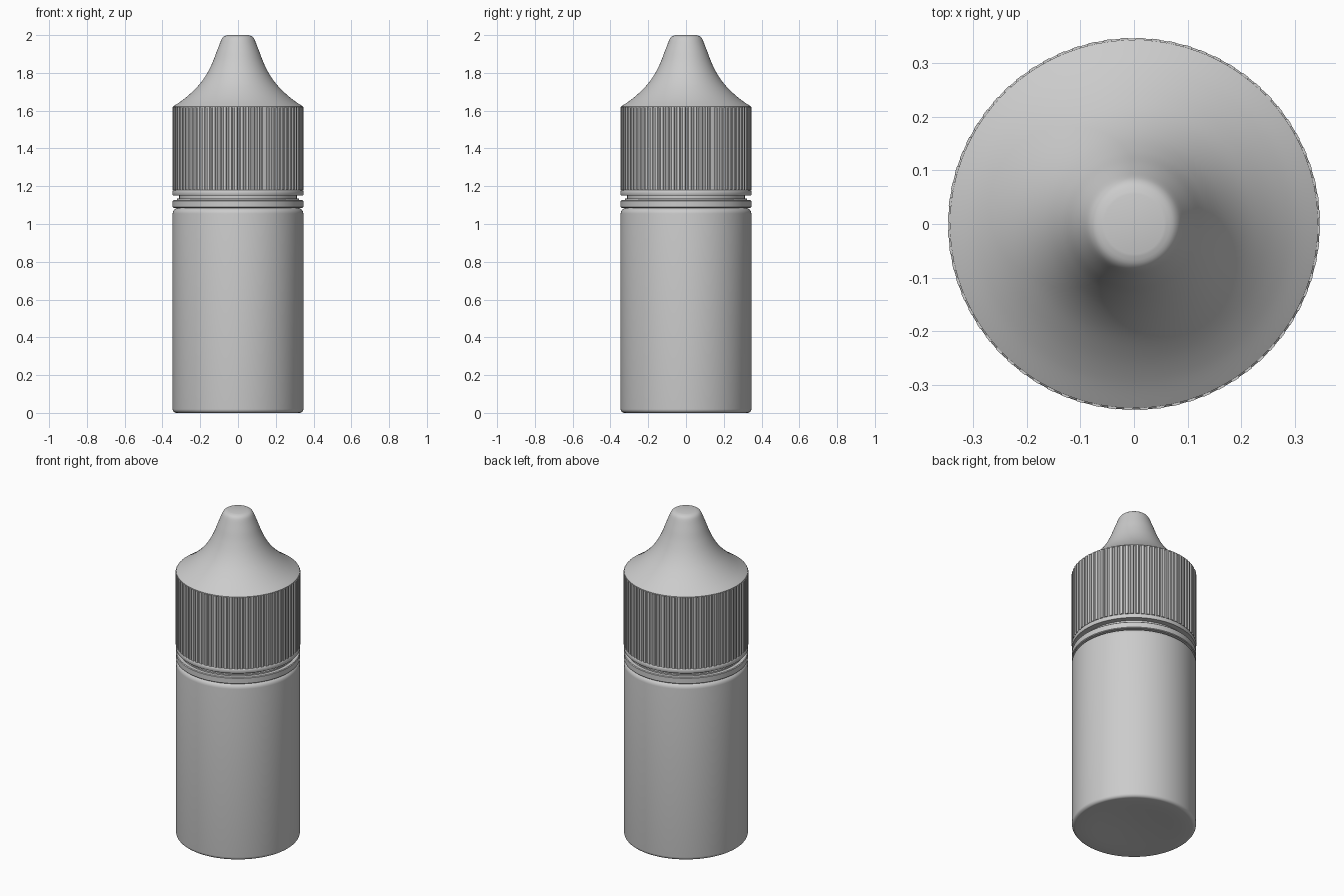
import bpy, bmesh, math

if "Cube" in bpy.data.objects:
    bpy.data.objects.remove(bpy.data.objects["Cube"])

SEG = 128


def finish(name, bm, angle=35):
    bmesh.ops.remove_doubles(bm, verts=bm.verts, dist=1e-6)
    bmesh.ops.recalc_face_normals(bm, faces=bm.faces)
    mesh = bpy.data.meshes.new(name)
    bm.to_mesh(mesh)
    bm.free()
    obj = bpy.data.objects.new(name, mesh)
    bpy.context.collection.objects.link(obj)
    bpy.ops.object.select_all(action='DESELECT')
    obj.select_set(True)
    bpy.context.view_layer.objects.active = obj
    bpy.ops.object.shade_smooth_by_angle(angle=math.radians(angle))
    return obj


def lathe(name, profile):
    """Spin a list of (radius, z) points around the z axis."""
    bm = bmesh.new()
    verts = [bm.verts.new((r, 0, z)) for r, z in profile]
    edges = [bm.edges.new(pair) for pair in zip(verts, verts[1:])]
    bmesh.ops.spin(bm, geom=verts + edges, cent=(0, 0, 0), axis=(0, 0, 1),
                   angle=math.tau, steps=SEG, use_merge=True)
    return finish(name, bm)


def arc(cr, cz, rad, a0, a1, n=6):
    """Quarter-round points for a lathe profile."""
    return [(cr + rad * math.cos(math.radians(a0 + (a1 - a0) * i / n)),
             cz + rad * math.sin(math.radians(a0 + (a1 - a0) * i / n)))
            for i in range(n + 1)]


def smooth_profile(pts, n=6):
    """Catmull-Rom interpolation through (radius, z) points."""
    p = [pts[0]] + pts + [pts[-1]]
    out = []
    for a, b, c, d in zip(p, p[1:], p[2:], p[3:]):
        for i in range(n):
            t = i / n
            out.append(tuple(0.5 * (2 * b[k] + (c[k] - a[k]) * t
                       + (2 * a[k] - 5 * b[k] + 4 * c[k] - d[k]) * t ** 2
                       + (3 * b[k] - a[k] - 3 * c[k] + d[k]) * t ** 3) for k in (0, 1)))
    return out + [pts[-1]]


# Bottle: shallow recess underneath, rounded base and shoulder, neck
lathe("bottle", [(0, 0.012), (0.07, 0.011), (0.2, 0.004), (0.26, 0)]
      + arc(0.326, 0.02, 0.02, -90, 0)
      + arc(0.316, 1.055, 0.03, 0, 90)
      + [(0.312, 1.088), (0.312, 1.16), (0, 1.16)])

# Tamper ring below the cap
lathe("tamper_ring", [(0.305, 1.086), (0.342, 1.086), (0.346, 1.09), (0.346, 1.122),
                      (0.342, 1.126), (0.322, 1.126), (0.322, 1.134), (0.305, 1.134),
                      (0.305, 1.086)])

# Cap: plain lower band, core behind the ribs, concave cone and rounded tip
cone = smooth_profile([(0.344, 1.622), (0.295, 1.655), (0.247, 1.695), (0.202, 1.742),
                       (0.165, 1.795), (0.135, 1.855), (0.112, 1.915), (0.092, 1.966)])
tip = smooth_profile([(0.092, 1.966), (0.084, 1.983), (0.073, 1.994), (0.056, 2.0)], 3)
lathe("cap", [(0, 1.152), (0.345, 1.152), (0.347, 1.155), (0.347, 1.174), (0.345, 1.177),
              (0.339, 1.18), (0.339, 1.615), (0.344, 1.618)] + cone + tip[1:] + [(0, 2.0)])

# Grip ribs: toothed sleeve around the cap
RIBS = 72
bm = bmesh.new()
loops = []
for z in (1.179, 1.619):
    ring = []
    for i in range(RIBS):
        for f, r in ((0, 0.341), (0.28, 0.341), (0.42, 0.348), (0.86, 0.348)):
            a = math.tau * (i + f) / RIBS
            ring.append(bm.verts.new((r * math.cos(a), r * math.sin(a), z)))
    loops.append(ring)
low, high = loops
count = len(low)
for i in range(count):
    j = (i + 1) % count
    bm.faces.new((low[i], low[j], high[j], high[i]))
# Close the sleeve ends against the cap core
for ring in loops:
    inner = [bm.verts.new((0.338 * v.co.x / v.co.xy.length,
                           0.338 * v.co.y / v.co.xy.length, v.co.z)) for v in ring]
    for i in range(count):
        j = (i + 1) % count
        bm.faces.new((ring[i], ring[j], inner[j], inner[i]))
finish("grip_ribs", bm, 20)
